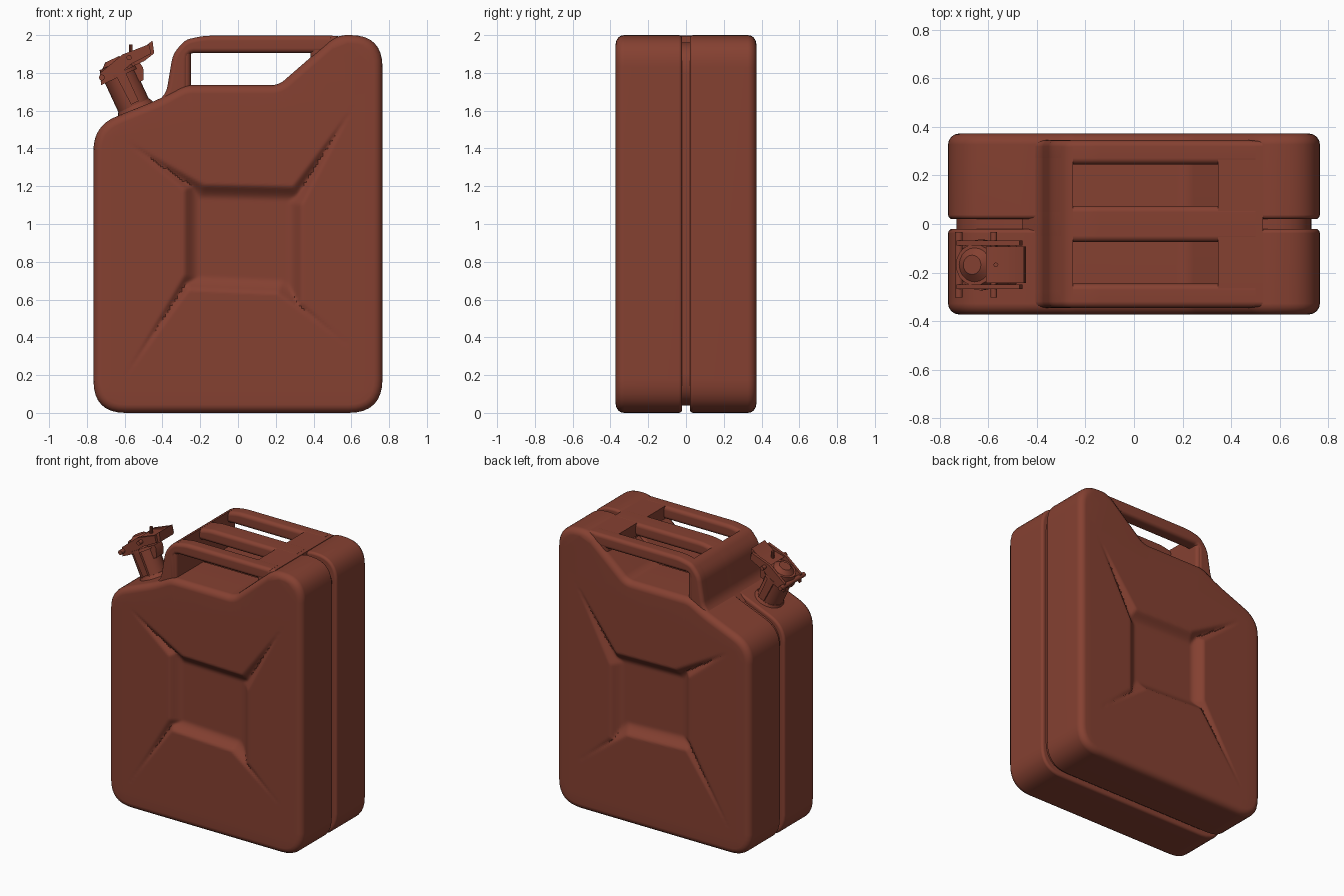
import bpy, bmesh, math
from mathutils import Vector

cube = bpy.data.objects.get("Cube")
if cube:
    bpy.data.objects.remove(cube, do_unlink=True)

paint = bpy.data.materials.new("brick_red_paint")
paint.use_nodes = True
COLOUR = (0.235, 0.052, 0.031, 1)
paint.diffuse_color = COLOUR
paint.node_tree.nodes["Principled BSDF"].inputs["Base Color"].default_value = COLOUR


def finish(bm, name, angle=40):
    bmesh.ops.recalc_face_normals(bm, faces=bm.faces)
    mesh = bpy.data.meshes.new(name)
    bm.to_mesh(mesh)
    bm.free()
    mesh.materials.append(paint)
    obj = bpy.data.objects.new(name, mesh)
    bpy.context.collection.objects.link(obj)
    bpy.ops.object.select_all(action='DESELECT')
    obj.select_set(True)
    bpy.context.view_layer.objects.active = obj
    bpy.ops.object.shade_smooth_by_angle(angle=math.radians(angle))
    weighted = obj.modifiers.new("weighted_normals", 'WEIGHTED_NORMAL')
    weighted.keep_sharp = True
    return obj


def rounded(corners, steps=6):
    """Round each (x, z, trim) corner of a closed profile."""
    out = []
    for i, (x, z, trim) in enumerate(corners):
        c = Vector((x, z))
        a = Vector(corners[i - 1][:2])
        b = Vector(corners[(i + 1) % len(corners)][:2])
        if trim == 0:
            out.append(c)
            continue
        p = c + (a - c).normalized() * trim
        q = c + (b - c).normalized() * trim
        for k in range(steps + 1):
            t = k / steps
            out.append(p * (1 - t) ** 2 + c * 2 * t * (1 - t) + q * t ** 2)
    return out


def prism(profile, y0, y1, bevel0=0, bevel1=0):
    """Extrude an XZ profile along y and round its two rims."""
    bm = bmesh.new()
    face = bm.faces.new([bm.verts.new((p.x, y0, p.y)) for p in profile])
    ext = bmesh.ops.extrude_face_region(bm, geom=[face], use_keep_orig=True)
    moved = [g for g in ext["geom"] if isinstance(g, bmesh.types.BMVert)]
    bmesh.ops.translate(bm, verts=moved, vec=(0, y1 - y0, 0))
    bmesh.ops.recalc_face_normals(bm, faces=bm.faces)
    for y, width in ((y0, bevel0), (y1, bevel1)):
        if width:
            rim = [e for e in bm.edges if all(abs(v.co.y - y) < 1e-5 for v in e.verts)]
            bmesh.ops.bevel(bm, geom=rim, offset=width, segments=4, profile=0.5,
                            affect='EDGES', clamp_overlap=False)
    return bm


# Pressed cross: four flush panels leave tapering grooves and a sunken centre
TL, TR, BR, BL = (-0.62, 1.455), (0.62, 1.635), (0.64, 0.31), (-0.63, 0.14)
PANELS = [
    (TL, (-0.18, 1.21), (0.29, 1.20), TR),
    (TR, (0.34, 1.10), (0.34, 0.58), BR),
    (BR, (0.21, 0.63), (-0.26, 0.65), BL),
    (BL, (-0.285, 0.73), (-0.285, 1.18), TL),
]


def recess(p, depth=0.05, slope_width=0.08):
    nearest = slope_width
    for panel in PANELS:
        inside = (Vector(panel[0]) + Vector(panel[-1])) / 2
        gap = -10
        for a, b in zip(panel, panel[1:]):
            a, b = Vector(a), Vector(b)
            d = (b - a).normalized()
            n = Vector((-d.y, d.x))
            if n.dot(inside - a) > 0:
                n = -n
            gap = max(gap, n.dot(p - a))
        nearest = min(nearest, gap)
    s = (max(nearest, 0) / slope_width) ** 0.72
    return depth * s * s * (3 - 2 * s)


BODY = rounded([
    (-0.765, 0, 0.17), (0.765, 0, 0.18), (0.765, 2, 0.17), (0.52, 2, 0.06),
    (0.215, 1.735, 0.04), (-0.28, 1.735, 0.04), (-0.42, 1.66, 0.05), (-0.765, 1.52, 0.13)], 8)


def body_half(name, side):
    y_out = side * 0.372
    bm = prism(BODY, y_out, side * 0.02, 0.045, 0.018)
    flat = max((f for f in bm.faces if all(abs(v.co.y - y_out) < 1e-4 for v in f.verts)),
               key=lambda f: f.calc_area())
    ring = list(flat.edges)
    bmesh.ops.delete(bm, geom=[flat], context='FACES_ONLY')
    # Grid carrying the pressing
    nu, nv = 104, 120
    c00, c10, c11, c01 = (Vector(c) for c in
                          ((-0.65, 0.115), (0.665, 0.115), (0.665, 1.67), (-0.65, 1.46)))
    rows = []
    for j in range(nv + 1):
        v = j / nv
        a, b = c00.lerp(c01, v), c10.lerp(c11, v)
        row = []
        for i in range(nu + 1):
            p = a.lerp(b, i / nu)
            row.append(bm.verts.new((p.x, y_out - side * recess(p), p.y)))
        rows.append(row)
    cells = [bm.faces.new((rows[j][i], rows[j][i + 1], rows[j + 1][i + 1], rows[j + 1][i]))
             for j in range(nv) for i in range(nu)]
    ring += list({e for f in cells for e in f.edges if e.is_boundary})
    bmesh.ops.triangle_fill(bm, edges=ring, use_beauty=True, normal=(0, side, 0))
    return finish(bm, name)


body_half("front_half", -1)
body_half("back_half", 1)

# Seam floor between the halves
seam = [Vector((p.x * 0.955, 1 + (p.y - 1) * 0.962)) for p in BODY]
finish(prism(seam, -0.03, 0.03), "centre_seam")

# Triple handle: three bars joined by an end wall and a rear bridge
POST = [(-0.46, 1.62, 0), (-0.38, 1.69, 0.04), (-0.345, 1.90, 0.04), (-0.28, 1.975, 0.03)]
BAR = rounded(POST + [(-0.18, 1.997, 0.04), (0.5, 1.997, 0), (0.5, 1.905, 0),
                      (-0.265, 1.905, 0.03), (-0.265, 1.66, 0)], 3)
for label, y0, y1 in (("front", -0.345, -0.245), ("middle", -0.075, 0.075), ("back", 0.245, 0.345)):
    finish(prism(BAR, y0, y1, 0.026, 0.026), label + "_handle_bar")
WALL = rounded(POST + [(-0.25, 1.982, 0), (-0.25, 1.66, 0)], 3)
finish(prism(WALL, -0.34, 0.34, 0.024, 0.024), "handle_end_wall")
BRIDGE = rounded([(0.385, 1.80, 0), (0.385, 1.905, 0), (0.345, 1.905, 0), (0.345, 1.996, 0),
                  (0.53, 1.996, 0), (0.53, 1.80, 0)])
finish(prism(BRIDGE, -0.343, 0.343, 0.024, 0.024), "handle_bridge")

# Filler neck and clamp cap, tilted outward over the front half
AXIS = Vector((-0.42, 0, 0.907)).normalized()
ACROSS = Vector((0.907, 0, 0.42)).normalized()
BASE = Vector((-0.54, -0.168, 1.60))


def at(along, across=0, y=0):
    return BASE + AXIS * along + ACROSS * across + Vector((0, y, 0))


def rod(name, a, b, r0, r1=None, sides=20):
    bm = bmesh.new()
    bmesh.ops.create_cone(bm, cap_ends=True, segments=sides, radius1=r0,
                          radius2=r0 if r1 is None else r1, depth=(b - a).length)
    turn = (b - a).to_track_quat('Z', 'Y').to_matrix()
    bmesh.ops.rotate(bm, verts=bm.verts, matrix=turn)
    bmesh.ops.translate(bm, verts=bm.verts, vec=(a + b) / 2)
    return finish(bm, name)


def plate(name, outline, y, thick):
    """Plate whose outline is given as (along, across) points."""
    pts = [at(*p) for p in outline]
    bm = prism([Vector((p.x, p.z)) for p in pts], BASE.y + y - thick / 2, BASE.y + y + thick / 2)
    return finish(bm, name)


rod("neck_collar", at(-0.07), at(0.03), 0.14, 0.09, 24)
rod("filler_neck", at(-0.04), at(0.22), 0.088)
rod("neck_flange", at(0.2), at(0.22), 0.105)
rod("cap", at(0.22), at(0.275), 0.095, 0.085)
rod("cap_dome", at(0.275), at(0.3), 0.07, 0.04)
rod("hinge_pin", at(0.235, -0.09, -0.135), at(0.235, -0.09, 0.135), 0.016, sides=10)
rod("latch_pin", at(0.27, 0.085, -0.135), at(0.27, 0.085, 0.135), 0.014, sides=10)
rod("catch_pin", at(0.24, 0.08), at(0.24, 0.08) + Vector((0, 0, 0.1)), 0.01, sides=8)
ARM = [(0.20, -0.11), (0.20, -0.04), (0.235, 0.08), (0.24, 0.2),
       (0.29, 0.21), (0.3, 0.06), (0.26, -0.09)]
STRAP = [(0.04, -0.01), (0.04, 0.035), (0.25, 0.035), (0.25, -0.02)]
for label, side in (("front", -1), ("back", 1)):
    plate(label + "_clamp_arm", ARM, side * 0.09, 0.02)
    plate(label + "_neck_strap", STRAP, side * 0.092, 0.016)
plate("thumb_lever", [(0.22, 0.10), (0.22, 0.15), (0.235, 0.215),
                      (0.30, 0.235), (0.28, 0.15), (0.295, 0.06)], 0, 0.15)
plate("latch_hook", [(0.13, 0.08), (0.13, 0.105), (0.19, 0.13), (0.25, 0.12), (0.25, 0.08)], 0, 0.08)
